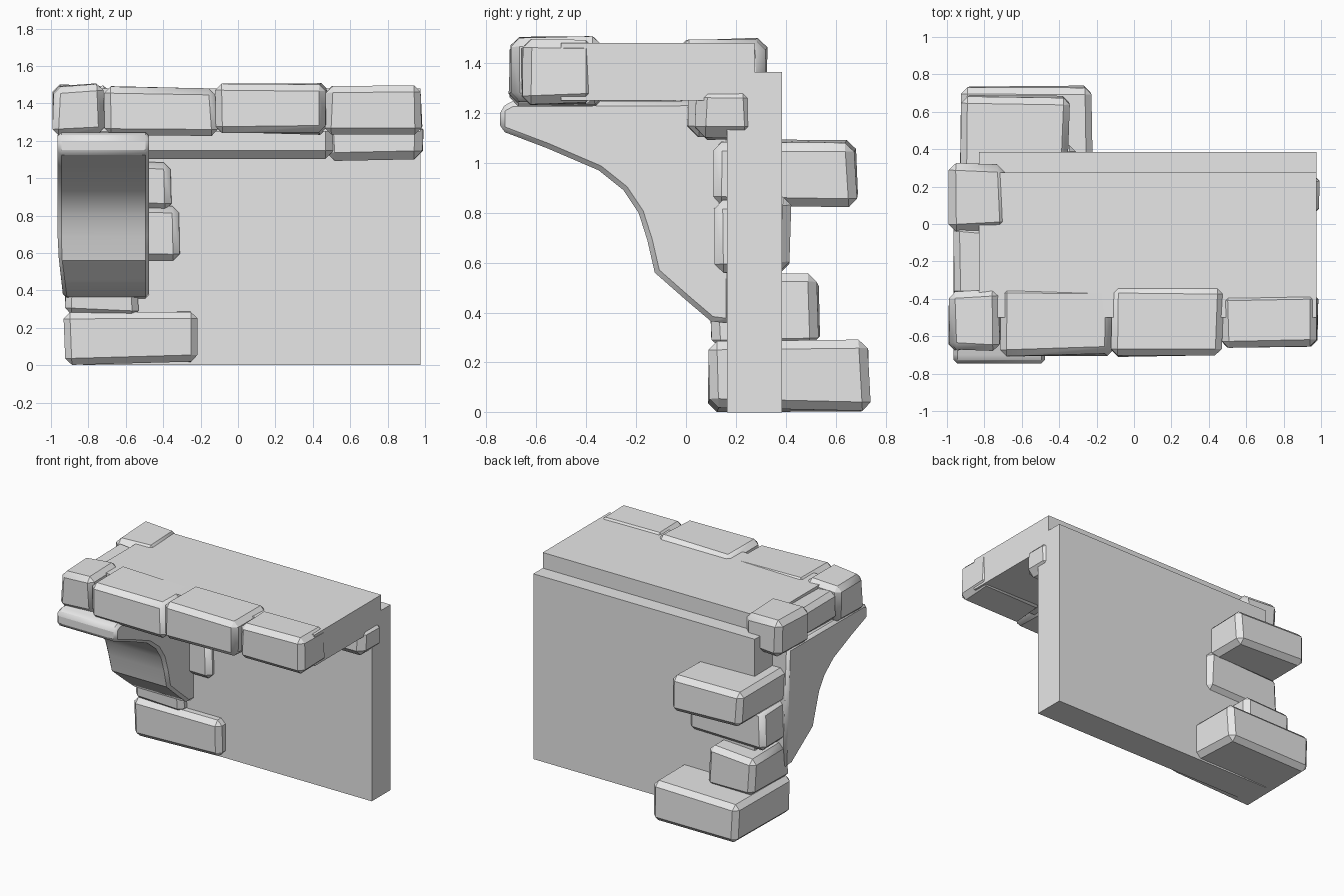
import bpy, bmesh, random
from mathutils import Vector

random.seed(4)
old = bpy.data.objects.get("Cube")
if old:
    bpy.data.objects.remove(old, do_unlink=True)

stone = bpy.data.materials.new("light grey stone")
stone.use_nodes = True
grey = (0.8, 0.8, 0.8, 1)
stone.diffuse_color = grey
stone.node_tree.nodes["Principled BSDF"].inputs["Base Color"].default_value = grey


def finish(name, bm, smooth=True):
    bmesh.ops.recalc_face_normals(bm, faces=bm.faces)
    mesh = bpy.data.meshes.new(name)
    bm.to_mesh(mesh)
    bm.free()
    mesh.materials.append(stone)
    obj = bpy.data.objects.new(name, mesh)
    bpy.context.collection.objects.link(obj)
    if smooth:
        bpy.ops.object.select_all(action='DESELECT')
        obj.select_set(True)
        bpy.context.view_layer.objects.active = obj
        bpy.ops.object.shade_smooth_by_angle(angle=0.6)
    return obj


def extrude_profile(points, x0, x1):
    """Solid made by sweeping a (y, z) outline along x."""
    bm = bmesh.new()
    face = bm.faces.new([bm.verts.new((x0, y, z)) for y, z in points])
    new = bmesh.ops.extrude_face_region(bm, geom=[face])["geom"]
    verts = [v for v in new if isinstance(v, bmesh.types.BMVert)]
    bmesh.ops.translate(bm, verts=verts, vec=(x1 - x0, 0, 0))
    return bm


def rough_block(name, xs, ys, zs, chamfer=0.035, wear=0.025):
    """Hewn stone: a box with corners worn inward and chamfered edges."""
    bm = bmesh.new()
    bmesh.ops.create_cube(bm, size=1)
    lo, hi = Vector((xs[0], ys[0], zs[0])), Vector((xs[1], ys[1], zs[1]))
    for v in bm.verts:
        for i in range(3):
            side = 1 if v.co[i] > 0 else -1
            edge = hi[i] if side > 0 else lo[i]
            v.co[i] = edge - side * random.uniform(0, wear)
    bmesh.ops.bevel(bm, geom=bm.edges[:], offset=chamfer, segments=1,
                    affect='EDGES', clamp_overlap=True)
    return finish(name, bm)


# Wall and floor slab in one stepped section
section = [(0.165, 0), (0.385, 0), (0.385, 1.365), (0.275, 1.365),
           (0.275, 1.48), (-0.5, 1.48), (-0.5, 1.25), (0.165, 1.25)]
finish("wall_and_slab", extrude_profile(section, -0.83, 0.975), smooth=False)

# Edging stones along the front
rough_block("front_edge_left", (-0.72, -0.10), (-0.71, -0.32), (1.22, 1.50))
rough_block("front_edge_middle", (-0.14, 0.49), (-0.715, -0.32), (1.225, 1.51))
rough_block("front_edge_right", (0.46, 0.99), (-0.675, -0.36), (1.225, 1.50))

# Edging stones along the side
rough_block("side_edge_front", (-1.0, -0.70), (-0.69, -0.34), (1.225, 1.51))
rough_block("side_edge_middle", (-0.97, -0.70), (-0.40, 0.0), (1.235, 1.47))
rough_block("side_edge_back", (-1.0, -0.675), (-0.05, 0.335), (1.225, 1.51), 0.04)

# Moulding under the slab
rough_block("ledge_left", (-0.83, 0.52), (0.0, 0.28), (1.10, 1.31), 0.045, 0.01)
rough_block("ledge_right", (0.46, 1.0), (0.03, 0.285), (1.09, 1.315), 0.045, 0.015)

# Curved bracket under the corner
curve = [(0.18, 1.25), (-0.70, 1.245), (-0.745, 1.22), (-0.745, 1.13),
         (-0.56, 1.06), (-0.35, 0.97), (-0.25, 0.89), (-0.19, 0.80),
         (-0.155, 0.69), (-0.125, 0.56), (0.0, 0.45), (0.10, 0.365),
         (0.18, 0.355)]
bm = extrude_profile(curve, -0.965, -0.475)
for v in bm.verts:
    if v.co.x < -0.9 and v.co.z < 0.6:
        v.co.x += (0.6 - v.co.z) * 0.13
bracket = finish("bracket", bm)
bevel = bracket.modifiers.new("worn edges", 'BEVEL')
bevel.width = 0.02
bevel.segments = 1
bevel.limit_method = 'ANGLE'
bevel.angle_limit = 1.0

# Interlocking corner stones wrapped around the wall end
rough_block("corner_stone_bottom", (-0.935, -0.215), (0.075, 0.75), (0.0, 0.295))
rough_block("corner_stone_lower", (-0.93, -0.52), (0.085, 0.54), (0.25, 0.56))
rough_block("corner_stone_upper", (-0.93, -0.295), (0.10, 0.435), (0.55, 0.87))
rough_block("corner_stone_top", (-0.935, -0.34), (0.105, 0.695), (0.82, 1.10))
